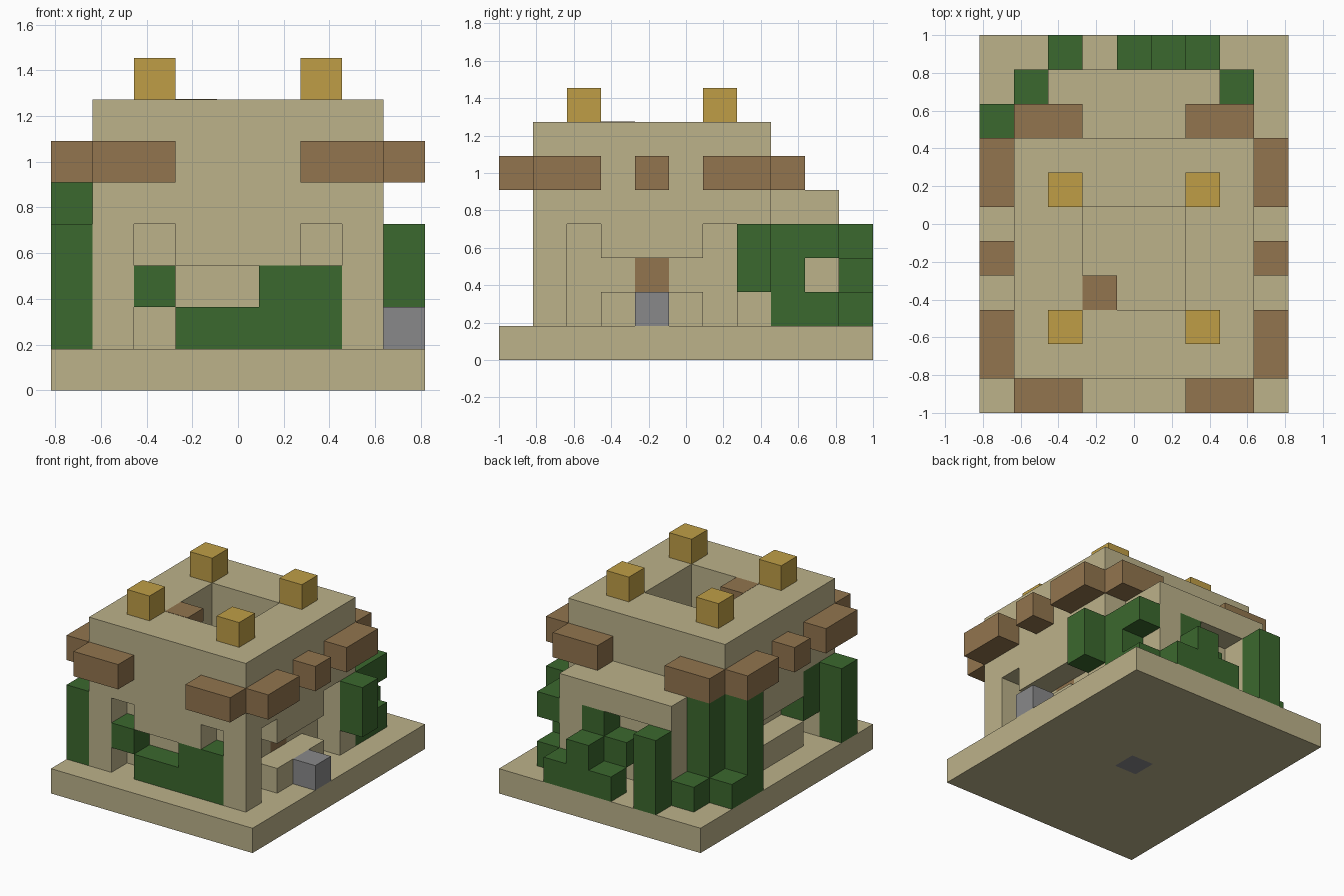
import bpy, bmesh
from mathutils import Matrix, Vector

if "Cube" in bpy.data.objects:
    bpy.data.objects.remove(bpy.data.objects["Cube"], do_unlink=True)

U = 2 / 11          # edge of one block
NX, NY = 9, 11      # footprint in blocks


def material(name, rgb):
    """Flat material from 0-255 display values."""
    lin = [((c / 255 + 0.055) / 1.055) ** 2.4 for c in rgb] + [1.0]
    m = bpy.data.materials.new(name)
    m.use_nodes = True
    m.diffuse_color = lin
    bsdf = m.node_tree.nodes["Principled BSDF"]
    bsdf.inputs["Base Color"].default_value = lin
    bsdf.inputs["Roughness"].default_value = 0.9
    return m


SAND = material("sandstone", (188, 178, 138))
LEAF = material("leaf_green", (59, 104, 46))
WOOD = material("wood_brown", (146, 117, 78))
GOLD = material("gold", (191, 158, 70))
STONE = material("stone_grey", (137, 137, 138))


def blocks(name, mat, boxes):
    """One object from boxes given as (x, y, z, width, depth, height) in blocks."""
    bm = bmesh.new()
    for x, y, z, w, d, h in boxes:
        centre = Vector((x + w / 2 - NX / 2, y + d / 2 - NY / 2, z + h / 2)) * U
        scale = Matrix.Diagonal((w * U, d * U, h * U, 1))
        bmesh.ops.create_cube(bm, size=1, matrix=Matrix.Translation(centre) @ scale)
    me = bpy.data.meshes.new(name)
    bm.to_mesh(me)
    bm.free()
    me.materials.append(mat)
    ob = bpy.data.objects.new(name, me)
    bpy.context.collection.objects.link(ob)
    return ob


def mirror_x(boxes):
    """Boxes plus their copies on the other side of x = 0."""
    return boxes + [(NX - x - w, y, z, w, d, h) for x, y, z, w, d, h in boxes]


def ring(x, y, z, w, d, h, hx, hy, hw, hd):
    """Four boxes around a rectangular hole."""
    return [(x, y, z, w, hy - y, h),
            (x, hy + hd, z, w, y + d - hy - hd, h),
            (x, hy, z, hx - x, hd, h),
            (hx + hw, hy, z, x + w - hx - hw, hd, h)]


# Base slab with one stone block in its middle
blocks("base", SAND, ring(0, 0, 0, 9, 11, 1, 4, 5, 1, 1))
blocks("base_stone", STONE, [(4, 5, 0, 1, 1, 1)])

# Hall: core, corner pillars, roof with a square well
blocks("core", SAND, [(2, 2, 1, 5, 5, 3)])
blocks("corner_pillars", SAND, mirror_x([(1, 1, 1, 1, 1, 3), (1, 7, 1, 1, 1, 3)]))
blocks("roof", SAND, ring(1, 1, 4, 7, 7, 3, 3, 3, 3, 3))

# Lintels and sills of the niches
blocks("side_lintels", SAND, mirror_x([(1, 3, 3, 1, 3, 1)]))
blocks("side_sills", SAND, mirror_x([(1, 3, 1, 1, 3, 1)]))
blocks("front_lintel", SAND, [(3, 1, 3, 3, 1, 1)])

# Rear annex with a recessed doorway
blocks("annex", SAND, [(2, 7, 1, 5, 2, 3), (2, 8, 4, 5, 2, 1)])
blocks("annex_jambs", SAND, mirror_x([(2, 9, 1, 1, 1, 3)]))

# Wooden cornice blocks
blocks("cornice", WOOD, mirror_x([
    (1, 0, 5, 2, 1, 1), (1, 8, 5, 2, 1, 1),
    (0, 1, 5, 1, 2, 1), (0, 4, 5, 1, 1, 1), (0, 6, 5, 1, 2, 1)]))
blocks("well_hatch", WOOD, [(3, 3, 6.5, 1, 1, 0.51)])
blocks("niche_block", WOOD, [(6.01, 4, 2, 1, 1, 1)])

# Gold finials
blocks("finials", GOLD, mirror_x([(2, y, 7, 1, 1, 1) for y in (2, 6)]))

# Stone step
blocks("stone_step", STONE, [(8, 4, 1, 1, 1, 1)])

# Greenery
blocks("front_greenery", LEAF, [(3, 1, 1, 4, 1, 1), (5, 1, 2, 2, 1, 1), (2, 1, 2, 1, 1, 1)])
blocks("right_vines", LEAF, [
    (0, 1, 1, 1, 1, 3), (1, 2, 2, 1, 1, 2), (0, 7, 1, 1, 1, 4),
    (1, 8, 1, 1, 1, 4), (0, 8, 1, 1, 1, 1), (1, 9, 1, 1, 1, 1)])
blocks("left_vines", LEAF, [
    (8, 7, 2, 1, 1, 2), (7, 8, 1, 1, 1, 3), (7, 9, 1, 1, 1, 1), (7, 9, 3, 1, 1, 1)])
blocks("back_bushes", LEAF, [
    (2, 10, 1, 1, 1, 3), (4, 10, 1, 1, 1, 1), (5, 10, 1, 1, 1, 2), (6, 10, 1, 1, 1, 1)])
blocks("doorway_vines", LEAF, [(5, 9, 2, 1, 1, 2), (4, 9, 2, 1, 1, 1)])
